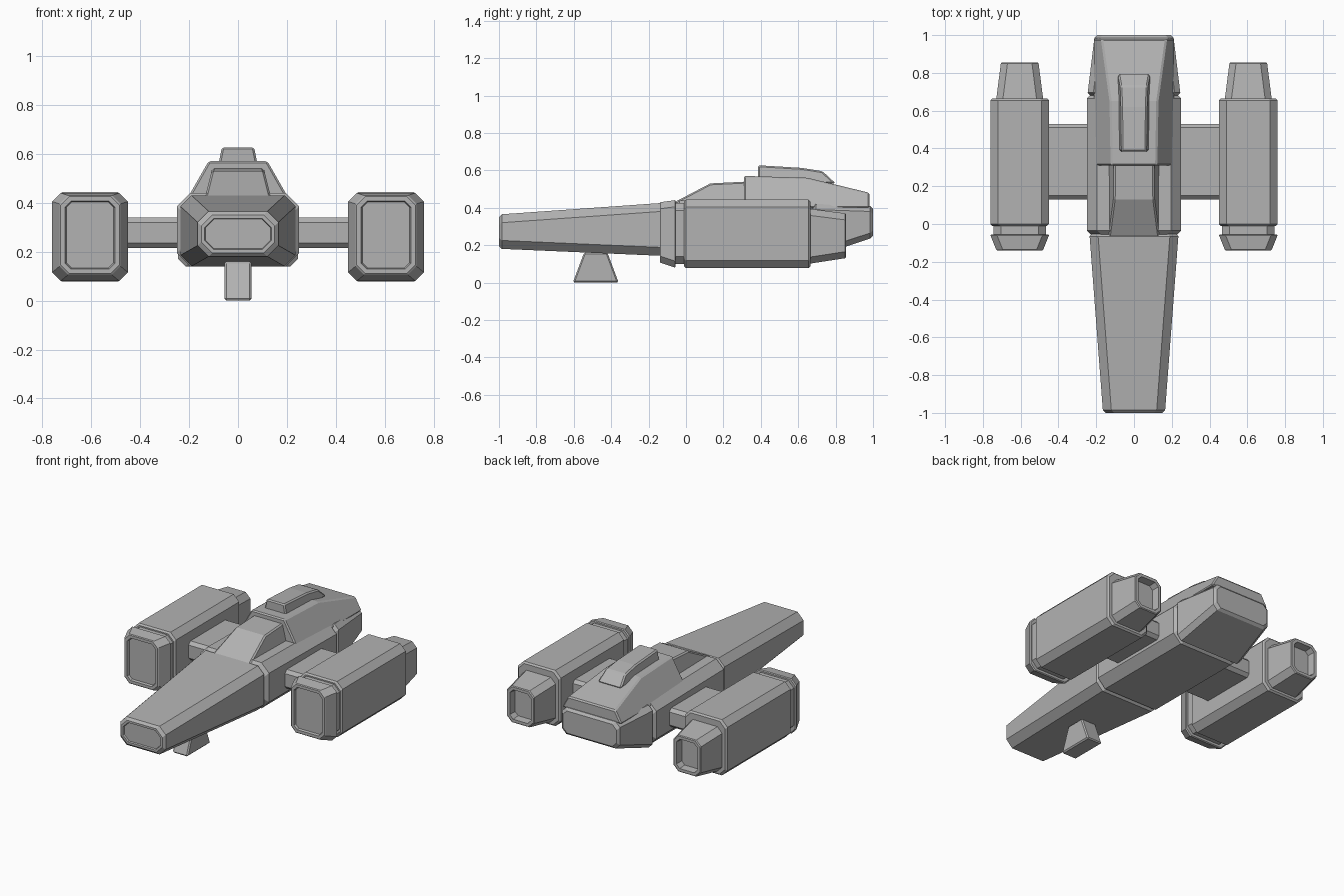
import bpy
import bmesh

cube = bpy.data.objects.get("Cube")
if cube:
    bpy.data.objects.remove(cube, do_unlink=True)

hull_grey = bpy.data.materials.new("hull grey")
hull_grey.use_nodes = True
colour = (0.45, 0.45, 0.45, 1)
hull_grey.diffuse_color = colour
hull_grey.node_tree.nodes["Principled BSDF"].inputs["Base Color"].default_value = colour


def finish(name, bm):
    """Turn the bmesh into a flat shaded grey object."""
    mesh = bpy.data.meshes.new(name)
    bm.to_mesh(mesh)
    bm.free()
    mesh.materials.append(hull_grey)
    part = bpy.data.objects.new(name, mesh)
    bpy.context.collection.objects.link(part)
    return part


def octagon(bm, centre, chamfer, y, half, bottom, top):
    """Upright rectangle with cut corners, facing along y."""
    side = [(half - chamfer, bottom), (half, bottom + chamfer),
            (half, top - chamfer), (half - chamfer, top)]
    outline = side + [(-x, z) for x, z in reversed(side)]
    return [bm.verts.new((centre + x, y, z)) for x, z in outline]


def shrink(section, lip):
    y, half, bottom, top = section
    return y, half - lip, bottom + lip, top - lip


def shift(section, distance):
    return (section[0] + distance, *section[1:])


def tube(name, front, back, chamfer, lip=0.0, open_end=None,
         rim=0.02, depth=0.05, centre=0.0):
    """Tapered body between two sections (y, half width, bottom, top).
    The lip bevels both ends; the open end gets a rim and a recess."""
    sections = [front, back]
    if lip:
        sections = [shrink(front, lip), shift(front, lip),
                    shift(back, -lip), shrink(back, lip)]
    bm = bmesh.new()
    rings = [octagon(bm, centre, chamfer, *section) for section in sections]
    for a, b in zip(rings, rings[1:]):
        for i in range(len(a)):
            bm.faces.new((a[i - 1], a[i], b[i], b[i - 1]))
    caps = {"front": bm.faces.new(rings[0]), "back": bm.faces.new(rings[-1])}
    bmesh.ops.recalc_face_normals(bm, faces=bm.faces)
    if open_end:
        cap = [caps[open_end]]
        bmesh.ops.inset_individual(bm, faces=cap, thickness=rim)
        bmesh.ops.inset_individual(bm, faces=cap, thickness=rim / 4, depth=-depth)
    return finish(name, bm)


def slab(name, profile, half, lean=0.0):
    """Side profile of (y, z) points given a width that narrows upwards."""
    base = min(z for y, z in profile)
    bm = bmesh.new()
    sides = []
    for sign in (1, -1):
        sides.append([bm.verts.new((sign * (half - lean * (z - base)), y, z))
                      for y, z in profile])
    left, right = sides
    for i in range(len(profile)):
        bm.faces.new((left[i - 1], left[i], right[i], right[i - 1]))
    bm.faces.new(left)
    bm.faces.new(right)
    bmesh.ops.recalc_face_normals(bm, faces=bm.faces)
    part = finish(name, bm)
    bevel = part.modifiers.new("edge bevel", 'BEVEL')
    bevel.width = 0.008
    bevel.segments = 1
    return part


# Long tapering nose with a shallow recessed front plate
tube("nose", front=(-1, 0.165, 0.18, 0.365), back=(-0.05, 0.235, 0.14, 0.43),
     chamfer=0.045, lip=0.015, open_end="front", rim=0.015, depth=0.01)

# Inner core, seen only in the grooves between hull sections
tube("core", front=(-0.2, 0.2, 0.17, 0.41), back=(0.8, 0.2, 0.18, 0.41), chamfer=0.04)

# Middle hull and tapering tail block
tube("mid_hull", front=(-0.06, 0.25, 0.14, 0.44), back=(0.69, 0.25, 0.14, 0.43),
     chamfer=0.055, lip=0.025)
tube("tail_hull", front=(0.68, 0.245, 0.14, 0.42), back=(1, 0.21, 0.235, 0.41),
     chamfer=0.03, lip=0.015)

# Sloping windscreen, cabin with broad shoulders, and roof housing
slab("windscreen", [(-0.08, 0.42), (0.13, 0.53), (0.33, 0.54), (0.33, 0.42)],
     half=0.135, lean=0.25)
slab("cabin", [(0.31, 0.4), (0.31, 0.57), (0.65, 0.56), (0.98, 0.48), (0.98, 0.4)],
     half=0.217, lean=0.57)
slab("roof_housing", [(0.385, 0.53), (0.385, 0.627), (0.62, 0.613),
                      (0.73, 0.595), (0.8, 0.53)], half=0.085, lean=0.2)

# Belly foot flared towards the ground
slab("belly_foot", [(-0.605, 0), (-0.545, 0.16), (-0.42, 0.16), (-0.36, 0)], half=0.055)

# Cross pylon joining the engines
tube("pylon", front=(0.13, 0.48, 0.215, 0.34), back=(0.53, 0.48, 0.215, 0.34),
     chamfer=0.01, lip=0.02)

# Engines: intake, neck, body and hollow nozzle on each side
for side, x in (("left", 0.605), ("right", -0.605)):
    tube(side + "_intake", front=(-0.14, 0.125, 0.105, 0.43),
         back=(-0.055, 0.155, 0.08, 0.44), chamfer=0.035, lip=0.005,
         open_end="front", depth=0.015, centre=x)
    tube(side + "_neck", front=(-0.07, 0.14, 0.1, 0.425),
         back=(0.02, 0.14, 0.1, 0.425), chamfer=0.04, centre=x)
    tube(side + "_engine", front=(-0.01, 0.155, 0.077, 0.443),
         back=(0.665, 0.155, 0.077, 0.443), chamfer=0.04, lip=0.01, centre=x)
    tube(side + "_nozzle", front=(0.65, 0.125, 0.1, 0.395),
         back=(0.855, 0.1, 0.13, 0.37), chamfer=0.035, lip=0.005,
         open_end="back", centre=x)
